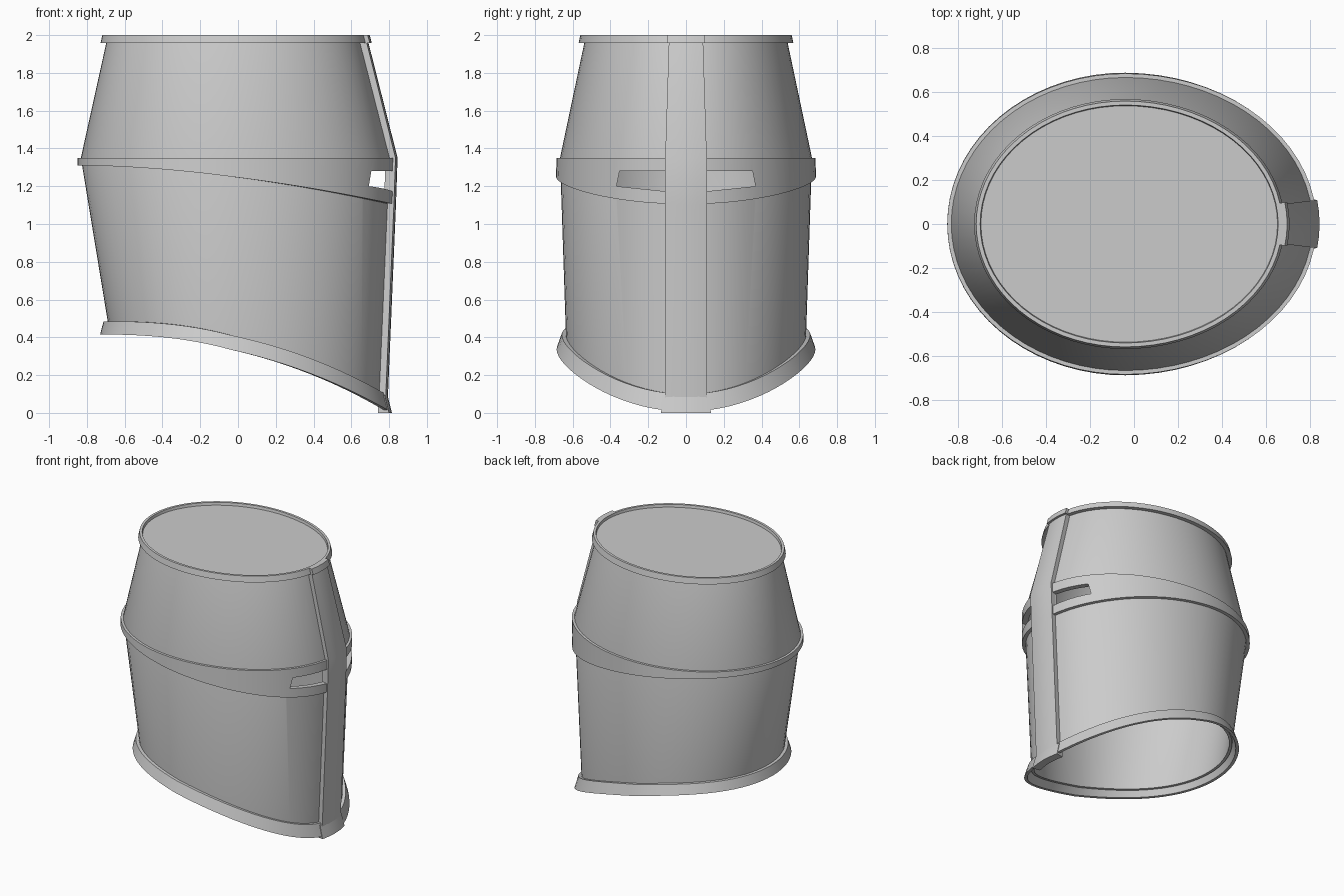
import bpy, bmesh, math

if "Cube" in bpy.data.objects:
    bpy.data.objects.remove(bpy.data.objects["Cube"])

SEG = 72
XC = -0.04
# outer wall: height, back x, front x, half depth
WALL = [(0.0, -0.61, 0.755, 0.622), (1.35, -0.832, 0.813, 0.667), (1.97, -0.695, 0.652, 0.536)]


def wall(z):
    lo, hi = (WALL[0], WALL[1]) if z < 1.35 else (WALL[1], WALL[2])
    f = (z - lo[0]) / (hi[0] - lo[0])
    return [lo[i] + (hi[i] - lo[i]) * f for i in (1, 2, 3)]


def on_wall(t, z, off):
    """Point on the egg-shaped wall at angle t, height z, pushed out by off."""
    back, front, half = wall(z)
    c = math.cos(t)
    a = (front if c > 0 else -back) + (-XC if c > 0 else XC)
    return (XC + (a + off) * c, (half + off) * math.sin(t), z)


def sweep(t, start, drop, power):
    """Height of an edge that falls from the back to the face."""
    return start - drop * ((1 + math.cos(t)) / 2) ** power


def loft(name, rings, closed):
    bm = bmesh.new()
    vs = [[bm.verts.new(p) for p in r] for r in rings]
    n, k = len(vs), len(vs[0])
    for i in range(n if closed else n - 1):
        a, b = vs[i], vs[(i + 1) % n]
        for j in range(k):
            bm.faces.new((a[j], a[(j + 1) % k], b[(j + 1) % k], b[j]))
    if not closed:
        bm.faces.new(vs[0])
        bm.faces.new(vs[-1])
    bmesh.ops.recalc_face_normals(bm, faces=bm.faces)
    me = bpy.data.meshes.new(name)
    bm.to_mesh(me)
    bm.free()
    ob = bpy.data.objects.new(name, me)
    bpy.context.collection.objects.link(ob)
    return ob


def hoop(name, section):
    """Full ring; section(t) gives the (z, offset) corners at angle t."""
    angles = [2 * math.pi * i / SEG for i in range(SEG)]
    return loft(name, [[on_wall(t, z, o) for z, o in section(t)] for t in angles], True)


def face_strip(name, rows, inner):
    """Strip down the face; rows are (z, half width, offset)."""
    rings = []
    for z, w, off in rows:
        half = wall(z)[2]
        ts = [math.asin(w * s / half) for s in (-1, -0.5, 0, 0.5, 1)]
        rings.append([on_wall(t, z, off) for t in ts] + [on_wall(t, z, inner) for t in reversed(ts)])
    return loft(name, rings, False)


def hem_top(t):
    return sweep(t, 0.485, 0.385, 2.4)


def hem_low(t):
    return sweep(t, 0.415, 0.408, 2.35)


# main shell, tapered both ways from the brow
def shell_section(t):
    low = hem_top(t) - 0.03
    return [(low, 0), (1.35, 0), (1.965, 0), (1.965, -0.02), (1.35, -0.02), (low, -0.02)]


shell = hoop("shell", shell_section)


# brow band, deeper at the face
def brow_section(t):
    low = sweep(t, 1.31, 0.205, 1.8)
    return [(1.35, 0.018), (low, 0.025), (low, -0.005), (1.35, -0.005)]


brow = hoop("brow_band", brow_section)

# flared hem
hem = hoop("bottom_hem", lambda t: [(hem_top(t), 0.022), (hem_low(t), 0.052),
                                    (hem_low(t), 0.03), (hem_top(t), -0.005)])

# top rim and crown plate
rim = hoop("top_rim", lambda t: [(2.0, 0.03), (1.957, 0.03), (1.957, -0.005), (2.0, 0.012)])
angles = [2 * math.pi * i / SEG for i in range(SEG)]
crown = loft("crown_plate", [[on_wall(t, z, 0.012) for t in angles] for z in (1.96, 1.98)], False)

# vertical reinforcement on the face, with its end pieces
strip = face_strip("face_strip", [(0.08, 0.105, 0.035), (1.1, 0.105, 0.034), (1.35, 0.105, 0.032),
                                  (1.965, 0.085, 0.036)], -0.003)
toe = face_strip("strip_toe", [(0.0, 0.12, 0.06), (0.095, 0.12, 0.032)], 0.0)
top_tab = face_strip("strip_top_tab", [(1.957, 0.09, 0.053), (2.0, 0.09, 0.053)], 0.015)

# eye slots
cutters = []
for s in (-1, 1):
    prof = [(0.1, 1.28), (0.352, 1.28), (0.368, 1.2), (0.1, 1.172)]
    cutters.append(loft("slot_cutter", [[(x, s * y, z) for y, z in prof] for x in (0.45, 1.1)], False))
    cutters[-1].hide_render = True

for ob in (shell, brow):
    bpy.context.view_layer.objects.active = ob
    for c in cutters:
        m = ob.modifiers.new("slot", 'BOOLEAN')
        m.operation = 'DIFFERENCE'
        m.solver = 'EXACT'
        m.object = c
        bpy.ops.object.modifier_apply(modifier=m.name)
for c in cutters:
    bpy.data.objects.remove(c)

# smooth walls, crisp edges
bpy.ops.object.select_all(action='DESELECT')
for ob in (shell, brow, hem, rim, crown, strip, toe, top_tab):
    ob.select_set(True)
bpy.context.view_layer.objects.active = shell
bpy.ops.object.shade_smooth_by_angle(angle=math.radians(22))
